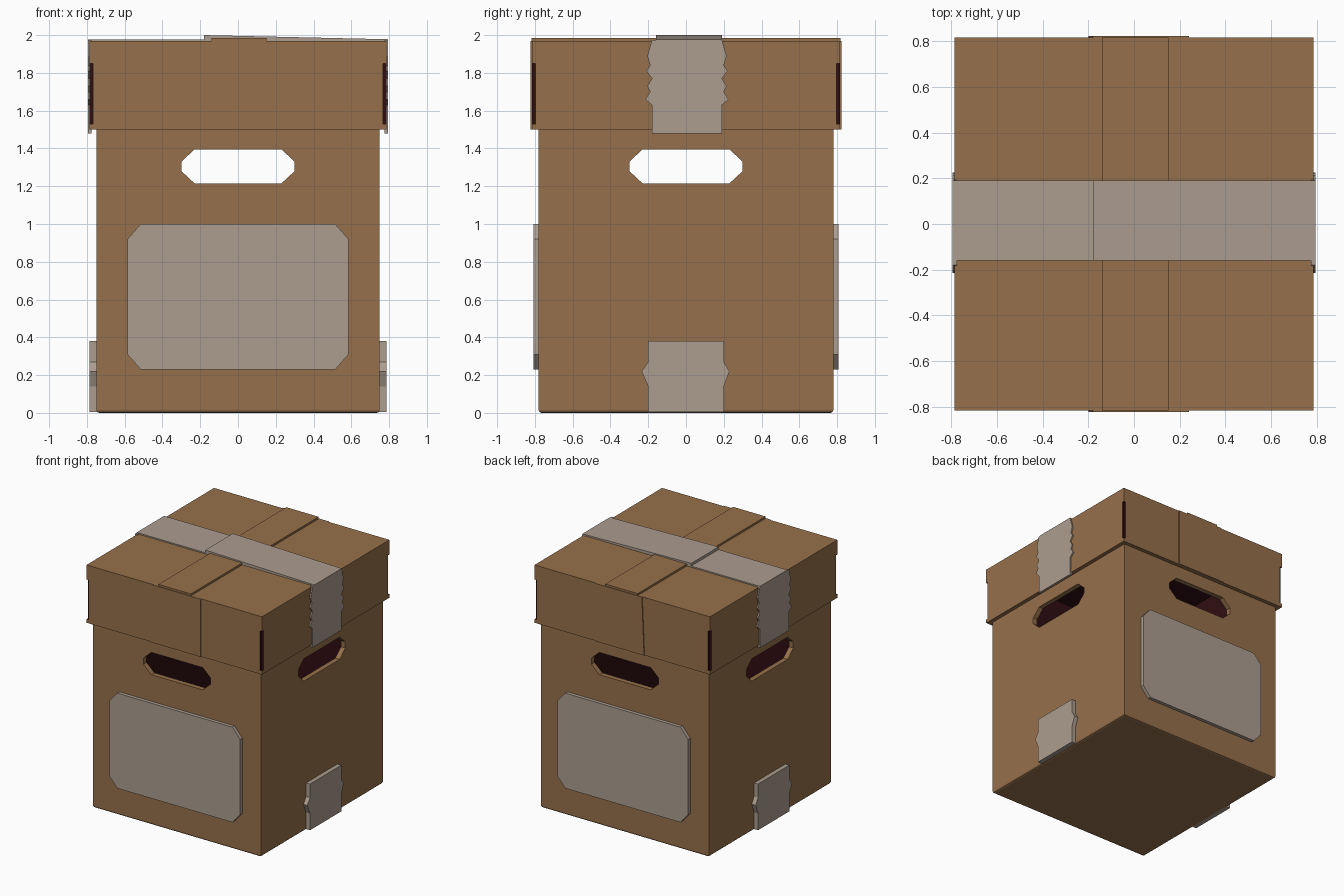
import bpy, bmesh

if "Cube" in bpy.data.objects:
    bpy.data.objects.remove(bpy.data.objects["Cube"])


def material(name, rgb):
    m = bpy.data.materials.new(name)
    m.diffuse_color = (*rgb, 1)
    m.use_nodes = True
    m.node_tree.nodes["Principled BSDF"].inputs["Base Color"].default_value = m.diffuse_color
    return m


CARD = material("cardboard brown", (0.305, 0.162, 0.070))
PAPER = material("paper tape grey", (0.413, 0.337, 0.279))
DARK = material("dark interior", (0.028, 0.004, 0.006))


def prism(name, pts, axis, a, b, *mats):
    """Extrude a flat outline along an axis from a to b."""
    def place(u, v, w):
        return {"x": (w, u, v), "y": (u, w, v), "z": (u, v, w)}[axis]
    bm = bmesh.new()
    lo = [bm.verts.new(place(u, v, a)) for u, v in pts]
    hi = [bm.verts.new(place(u, v, b)) for u, v in pts]
    bm.faces.new(lo)
    bm.faces.new(hi)
    n = len(pts)
    for i in range(n):
        j = (i + 1) % n
        bm.faces.new((lo[i], lo[j], hi[j], hi[i]))
    bmesh.ops.recalc_face_normals(bm, faces=bm.faces)
    me = bpy.data.meshes.new(name)
    bm.to_mesh(me)
    bm.free()
    for m in mats:
        me.materials.append(m)
    ob = bpy.data.objects.new(name, me)
    bpy.context.collection.objects.link(ob)
    return ob


def rect(x0, x1, y0, y1):
    return [(x0, y0), (x1, y0), (x1, y1), (x0, y1)]


def chamfered(w, z0, z1, cx, cz):
    return [(-w + cx, z0), (w - cx, z0), (w, z0 + cz), (w, z1 - cz),
            (w - cx, z1), (-w + cx, z1), (-w, z1 - cz), (-w, z0 + cz)]


def cut(ob, cutters):
    for c in cutters:
        mod = ob.modifiers.new("cut", "BOOLEAN")
        mod.operation = "DIFFERENCE"
        mod.solver = "EXACT"
        mod.object = c
    bpy.context.view_layer.update()
    deps = bpy.context.evaluated_depsgraph_get()
    me = bpy.data.meshes.new_from_object(ob.evaluated_get(deps))
    ob.modifiers.clear()
    ob.data = me
    for c in cutters:
        bpy.data.objects.remove(c)


# Box body with slightly softened bottom edges
body = prism("box_body", rect(-0.75, 0.75, -0.78, 0.78), "z", 0, 1.93, CARD, DARK)
bm = bmesh.new()
bm.from_mesh(body.data)
edges = [e for e in bm.edges if all(v.co.z < 0.01 for v in e.verts)]
bmesh.ops.bevel(bm, geom=edges, offset=0.015, segments=2, profile=0.5, affect="EDGES")
bm.to_mesh(body.data)
bm.free()

# Hollow inside and handle holes through all four sides
handle = chamfered(0.30, 1.215, 1.395, 0.07, 0.065)
cut(body, [prism("cavity", rect(-0.71, 0.71, -0.74, 0.74), "z", 0.04, 1.90),
           prism("handle_cut_y", handle, "y", -0.9, 0.9),
           prism("handle_cut_x", handle, "x", -0.9, 0.9)])
for p in body.data.polygons:
    c = p.center
    inside = abs(c.x) < 0.711 and abs(c.y) < 0.741 and 0.03 < c.z < 1.91
    p.material_index = 1 if inside else 0

# Lid with an open underside and dark slits at its corners
lid = prism("lid", rect(-0.785, 0.785, -0.815, 0.815), "z", 1.50, 1.968, CARD, DARK)
slits = [prism("slit", rect(*sorted((sx * 0.768, sx * 0.85)), *sorted((sy * 0.798, sy * 0.88))),
               "z", 1.53, 1.85) for sx in (-1, 1) for sy in (-1, 1)]
cut(lid, [prism("lid_cavity", rect(-0.753, 0.753, -0.783, 0.783), "z", 1.4, 1.94)] + slits)
for p in lid.data.polygons:
    c = p.center
    p.material_index = 1 if abs(c.x) > 0.76 and abs(c.y) > 0.79 else 0

# Raised strip over the lid and the flaps folded down front and back
prism("lid_top_strip", rect(-0.14, 0.15, 1.95, 1.984), "y", -0.817, 0.817, CARD)
for name, s in (("front", -1), ("back", 1)):
    prism(name + "_lid_flap", [(-0.20, 1.50), (0.24, 1.50), (0.24, 1.968), (-0.18, 1.968)],
          "y", s * 0.80, s * 0.822, CARD)
    # Paper label with clipped corners
    prism(name + "_label", chamfered(0.585, 0.23, 1.0, 0.07, 0.08), "y", s * 0.77, s * 0.808, PAPER)

# Tape over the lid: low left piece, overlapped by a sloping right piece
prism("lid_tape_left", rect(-0.795, -0.17, 1.95, 1.978), "y", -0.16, 0.19, PAPER)
prism("lid_tape_right", [(-0.18, 1.95), (0.795, 1.95), (0.795, 1.978), (-0.18, 2.0)],
      "y", -0.16, 0.19, PAPER)

# Torn tape ends on the lid sides and base tape on the body sides
torn = [(0.19, 1.48), (0.19, 1.63), (0.225, 1.66), (0.20, 1.70), (0.215, 1.73),
        (0.19, 1.77), (0.22, 1.81), (0.20, 1.84), (0.215, 1.89), (0.19, 1.975)]
lid_end = torn + [(-y + 0.01, z) for y, z in reversed(torn)]
base_end = [(0.20, 0.006), (0.20, 0.14), (0.23, 0.22), (0.20, 0.27), (0.20, 0.38),
            (-0.20, 0.38), (-0.20, 0.27), (-0.235, 0.22), (-0.20, 0.14), (-0.20, 0.006)]
for name, s in (("left", -1), ("right", 1)):
    prism(name + "_lid_tape_end", lid_end, "x", s * 0.775, s * 0.795, PAPER)
    prism(name + "_base_tape", base_end, "x", s * 0.74, s * 0.785, PAPER)
